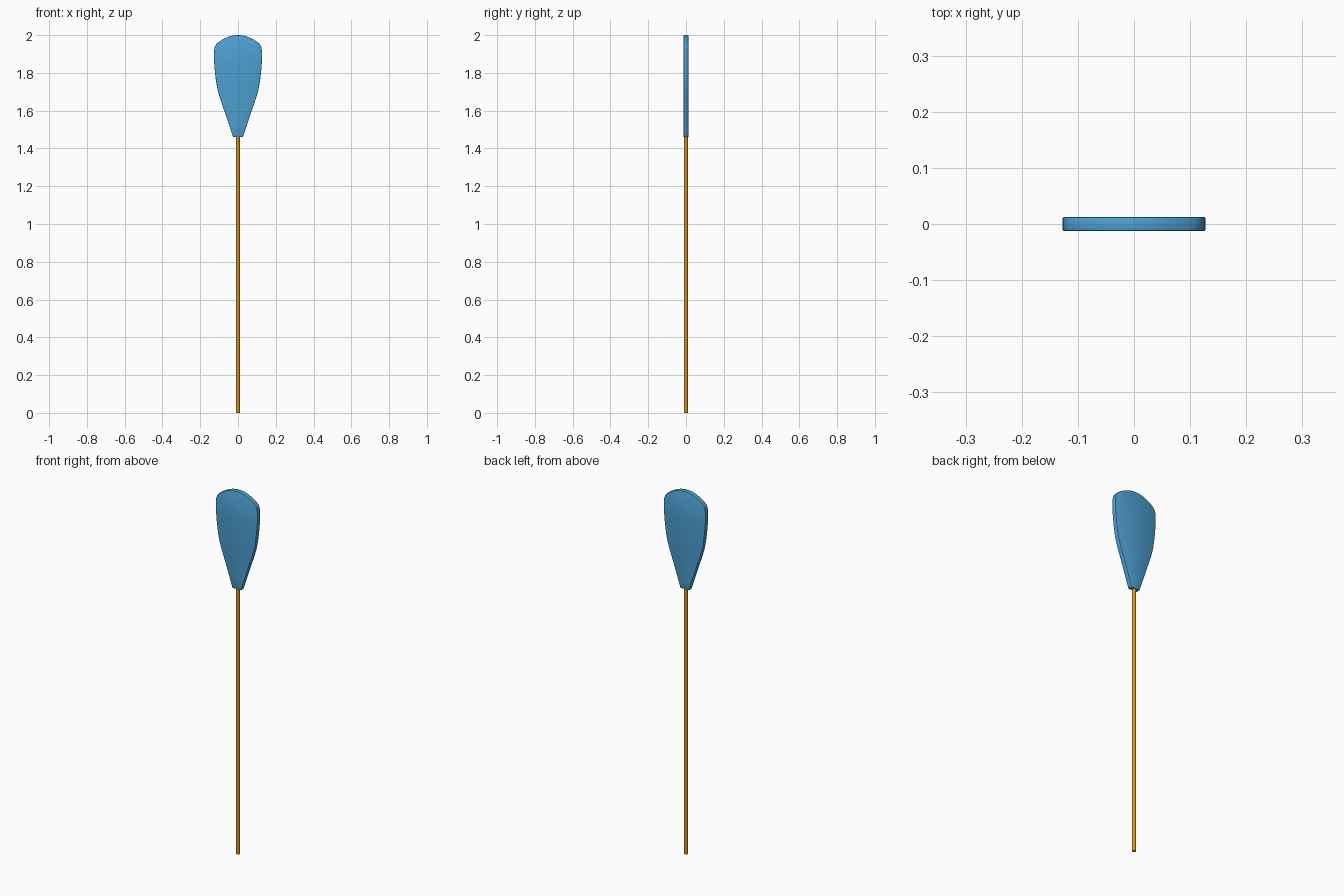
import bpy, bmesh
from mathutils import Vector

if "Cube" in bpy.data.objects:
    bpy.data.objects.remove(bpy.data.objects["Cube"])


def material(name, rgb):
    m = bpy.data.materials.new(name)
    m.diffuse_color = (*rgb, 1)
    m.use_nodes = True
    m.node_tree.nodes["Principled BSDF"].inputs["Base Color"].default_value = m.diffuse_color
    return m


blue = material("blade blue", (0.075, 0.36, 0.66))
amber = material("shaft amber", (0.72, 0.31, 0.01))

# Shaft: slim round pole, its top tucked just inside the blade
TOP = 1.48
bpy.ops.mesh.primitive_cylinder_add(vertices=24, radius=0.0095, depth=TOP,
                                    location=(0, 0, TOP / 2))
shaft = bpy.context.object
shaft.name = "shaft"
shaft.data.materials.append(amber)
bpy.ops.object.shade_smooth_by_angle()

# Blade outline, right half (x, z), from the neck up to the tip
half = [(0.026, 1.46), (0.065, 1.577), (0.103, 1.69), (0.118, 1.77),
        (0.126, 1.85), (0.127, 1.90), (0.123, 1.937), (0.108, 1.959),
        (0.075, 1.98), (0.038, 1.995), (0, 2.0)]


def smooth_path(pts, steps=4):
    p = [Vector(q) for q in pts]
    p = [2 * p[0] - p[1]] + p + [Vector((-p[-2].x, p[-2].y))]
    out = []
    for a, b, c, d in zip(p, p[1:], p[2:], p[3:]):
        for i in range(steps):
            t = i / steps
            out.append(0.5 * (2 * b + (c - a) * t + (2 * a - 5 * b + 4 * c - d) * t * t
                              + (3 * b - a - 3 * c + d) * t ** 3))
    return out


# Mirror the half outline and give it thickness
right = smooth_path(half)
outline = right + [Vector((0, 2.0))] + [Vector((-q.x, q.y)) for q in reversed(right)]
T = 0.0127
bm = bmesh.new()
face = bm.faces.new([bm.verts.new((q.x, -T, q.y)) for q in outline])
ext = bmesh.ops.extrude_face_region(bm, geom=[face])
for v in ext["geom"]:
    if isinstance(v, bmesh.types.BMVert):
        v.co.y = T
bmesh.ops.recalc_face_normals(bm, faces=bm.faces)
mesh = bpy.data.meshes.new("blade")
bm.to_mesh(mesh)
bm.free()
blade = bpy.data.objects.new("blade", mesh)
bpy.context.collection.objects.link(blade)
mesh.materials.append(blue)

# Softened rim
bev = blade.modifiers.new("rim", 'BEVEL')
bev.width = 0.003
bev.segments = 2
bev.limit_method = 'ANGLE'
bev.angle_limit = 0.9
bpy.ops.object.select_all(action='DESELECT')
blade.select_set(True)
bpy.context.view_layer.objects.active = blade
bpy.ops.object.modifier_apply(modifier="rim")
bpy.ops.object.shade_smooth_by_angle()
